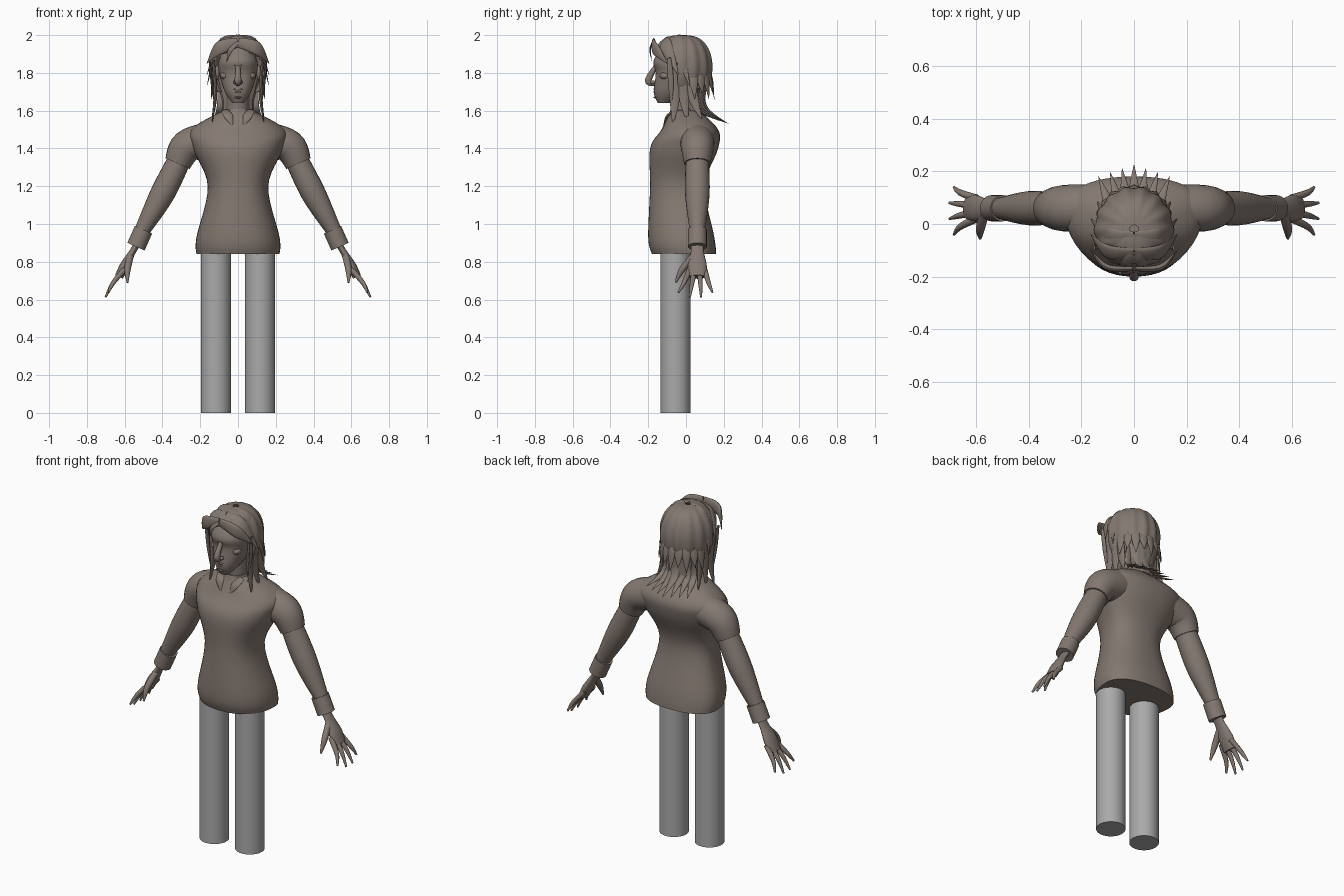
import bpy, bmesh
from math import sin, cos, pi, radians, copysign
from mathutils import Vector

cube = bpy.data.objects.get("Cube")
if cube:
    bpy.data.objects.remove(cube)


def material(name, rgb):
    mat = bpy.data.materials.new(name)
    mat.use_nodes = True
    mat.diffuse_color = (*rgb, 1)
    mat.node_tree.nodes["Principled BSDF"].inputs["Base Color"].default_value = (*rgb, 1)
    return mat


BROWN = material("warm taupe", (.23, .19, .165))
GREY = material("mid grey", (.4, .4, .4))
ACROSS, DEPTH, UP = Vector((1, 0, 0)), Vector((0, 1, 0)), Vector((0, 0, 1))
SIDES = {"left": 1, "right": -1}


def finish(name, bm, mat=BROWN):
    bmesh.ops.recalc_face_normals(bm, faces=bm.faces)
    mesh = bpy.data.meshes.new(name)
    bm.to_mesh(mesh)
    bm.free()
    mesh.materials.append(mat)
    part = bpy.data.objects.new(name, mesh)
    bpy.context.collection.objects.link(part)
    bpy.ops.object.select_all(action='DESELECT')
    part.select_set(True)
    bpy.context.view_layer.objects.active = part
    bpy.ops.object.shade_smooth_by_angle(angle=radians(50))


def refine(rows, steps=6):
    """Smooth interpolation through rows of numbers."""
    last = len(rows) - 1
    result = []
    for i in range(last):
        before, start, end, after = (rows[max(0, min(last, i + j))] for j in (-1, 0, 1, 2))
        for step in range(steps):
            t = step / steps
            ease = t * t * (3 - 2 * t)
            leave, arrive = t * (1 - t) ** 2 / 2, t * t * (t - 1) / 2
            result.append([b + (c - b) * ease + (c - a) * leave + (d - b) * arrive
                           for a, b, c, d in zip(before, start, end, after)])
    return result + [list(rows[last])]


def skin(rings):
    """Bridge closed rings of points and cap both ends."""
    bm = bmesh.new()
    loops = [[bm.verts.new(point) for point in ring] for ring in rings]
    for low, high in zip(loops, loops[1:]):
        for i in range(len(low)):
            bm.faces.new((low[i - 1], low[i], high[i], high[i - 1]))
    bm.faces.new(loops[0])
    bm.faces.new(loops[-1])
    return bm


def stack(rows, bias=.5, power=1, wave=0, count=48):
    """Horizontal ovals from rows of height, half width, front and back."""
    rings = []
    for z, half, front, back in rows:
        middle = front + (back - front) * bias
        ring = []
        for i in range(count):
            turn = 2 * pi * i / count
            c, s = cos(turn), sin(turn)
            ripple = 1 + wave * cos(14 * turn)
            reach = back - middle if s > 0 else middle - front
            ring.append((half * ripple * copysign(abs(c) ** power, c),
                         middle + reach * ripple * copysign(abs(s) ** power, s), z))
        rings.append(ring)
    return skin(rings)


def tube(path, hint, flat=1, count=16):
    """Oval tube along rows of x, y, z and radius; hint is the wide direction."""
    rows = refine(path)
    points = [Vector(row[:3]) for row in rows]
    rings = []
    for i, row in enumerate(rows):
        along = points[min(i + 1, len(rows) - 1)] - points[max(i - 1, 0)]
        along.normalize()
        wide = (hint - along * hint.dot(along)).normalized()
        thin = along.cross(wide) * flat
        turns = [2 * pi * j / count for j in range(count)]
        rings.append([points[i] + (wide * cos(t) + thin * sin(t)) * row[3] for t in turns])
    return skin(rings)


def lock(name, points, width, hint):
    """Flat strand of hair that ends in a point."""
    taper = (.7, 1, .05)
    path = [(*point, width * part) for point, part in zip(points, taper)]
    finish(name, tube(path, hint, flat=.35))


def ball(name, location, size):
    bm = bmesh.new()
    bmesh.ops.create_uvsphere(bm, u_segments=16, v_segments=10, radius=1)
    bmesh.ops.scale(bm, vec=size, verts=bm.verts)
    bmesh.ops.translate(bm, vec=location, verts=bm.verts)
    finish(name, bm)


# Jumper body, neck, collar and head
finish("jumper", stack(refine([
    (.84, .22, -.18, .16), (.93, .22, -.2, .15), (1.2, .16, -.19, .1), (1.4, .24, -.19, .17),
    (1.5, .25, -.13, .17), (1.6, .08, -.08, .07)]), bias=.62, power=.88))
finish("neck", stack([(1.5, .06, -.07, .06), (1.7, .06, -.08, .06)]))
finish("collar", stack([(1.55, .09, -.1, .08), (1.61, .07, -.08, .07)]))
finish("head", stack(refine([
    (1.64, .03, -.15, -.08), (1.7, .07, -.17, .03), (1.8, .1, -.16, .1),
    (1.87, .1, -.17, .1), (1.97, .05, -.1, .04)]), bias=.4, power=.92))

# Face
finish("nose", tube([(0, -.15, 1.85, .01), (0, -.2, 1.76, .018), (0, -.16, 1.74, .01)], ACROSS))
for name, height, half in (("upper_lip", 1.713, .03), ("lower_lip", 1.7, .025), ("chin", 1.67, .02)):
    ball(name, (0, -.16, height), (half, .013, half / 4))
for side, s in SIDES.items():
    ball(side + "_eye", (s * .045, -.14, 1.825), (.02, .012, .009))
    ball(side + "_nostril", (s * .015, -.175, 1.75), (.01, .014, .01))
    ball(side + "_cheekbone", (s * .07, -.11, 1.785), (.025, .03, .02))
    ball(side + "_ear", (s * .11, 0, 1.8), (.012, .024, .04))
    brow = [(s * .015, -.167, 1.84, .005), (s * .08, -.13, 1.85, .005)]
    finish(side + "_brow", tube(brow, UP))
    tab = [(s * .07, -.06, 1.6, .02), (s * .05, -.1, 1.57, .024), (s * .03, -.12, 1.52, .002)]
    finish(side + "_collar_tab", tube(tab, ACROSS, flat=.3))


# Arms and hands share one depth, so their paths list x, z and radius
def arm_part(name, s, path, flat=1):
    finish(name, tube([(s * x, .06, z, radius) for x, z, radius in path], DEPTH, flat, count=24))


for side, s in SIDES.items():
    arm_part(side + "_sleeve", s, [(.15, 1.45, .09), (.27, 1.41, .088), (.32, 1.32, .07)])
    arm_part(side + "_arm", s, [(.3, 1.36, .06), (.4, 1.16, .065), (.51, .96, .04)])
    arm_part(side + "_cuff", s, [(.5, .97, .05), (.54, .88, .05)])
    arm_part(side + "_hand", s, [(.53, .9, .035), (.56, .85, .035), (.6, .78, .05), (.63, .72, .045)], flat=.5)
    for i, finger in enumerate(("index", "middle", "ring", "little")):
        off = abs(i - 1.5)
        root, tip = .02 + .026 * i, -.04 + .06 * i
        finish(f"{side}_{finger}_finger", tube([
            (s * .6, root, .76, .015), (s * .66, (root + tip) / 2, .69, .012),
            (s * (.71 - off / 60), tip, .6 + off / 40, .005)], DEPTH))
    finish(side + "_thumb", tube([
        (s * .57, .04, .83, .018), (s * .585, -.02, .76, .017), (s * .585, -.055, .69, .005)], DEPTH))

# Hair crown: a rippled dome, opened around the face
dome = []
for i in range(25):
    lift = -.87 + 2.4 * i / 24
    swell = cos(lift) ** .7
    dome.append((1.83 + .17 * sin(lift), .15 * swell, -.02 - .165 * swell, -.02 + .16 * swell))
crown = stack(dome, wave=.025, count=84)
opening = []
for face in crown.faces:
    centre = face.calc_center_median()
    hairline = 1.945 - .6 * abs(centre.x)
    if centre.y < -.045 and centre.z < hairline or len(face.verts) > 4:
        opening.append(face)
bmesh.ops.delete(crown, geom=opening, context='FACES')
finish("hair_crown", crown)

# Parted fringe and long side strands
for side, s in SIDES.items():
    for i, place in enumerate(("front", "middle", "rear")):
        shift = .06 * i
        lock(f"{side}_{place}_fringe", [
            (0, shift - .17, 1.96 + shift / 4), (s * .1, shift - .165, 1.93 + shift / 6),
            (s * .165, shift - .1, 1.85 - shift)], .035, UP + DEPTH * i)
        lock(f"{side}_{place}_strand", [
            (s * .13, shift * .8 - .07, 1.87), (s * .12, shift * .8 - .06, 1.68),
            (s * .14, shift * 1.3 - .07, 1.52 + shift / 4)], .028, DEPTH)
    lock(side + "_loose_strand", [
        (s * .15, -.09, 1.88), (s * .14, -.08, 1.75), (s * .12, -.08, 1.6)], .015, DEPTH)
lock("forehead_wisp", [(0, -.18, 1.96), (-.04, -.19, 1.92), (-.06, -.18, 1.86)], .012, ACROSS)

# Nape hair with a ragged upper layer and flared ends
finish("nape_hair", stack([(1.57, .08, 0, .11), (1.65, .08, 0, .1), (1.8, .12, 0, .12)], wave=.03))
for i in range(9):
    turn = pi * (i + 1) / 10
    outward = Vector((cos(turn), sin(turn), 0))
    sideways = outward.cross(UP)
    tip_height = 1.66 + .03 * (i % 2)
    lock(f"back_tip_{i}", [outward * reach + UP * height for reach, height in
                           ((.12, 1.82), (.135, 1.76), (.15, tip_height))], .024, sideways)
for i in range(-3, 4):
    inset = .015 * abs(i)
    lock(f"nape_spike_{i + 3}", [
        (.03 * i, .09 - inset / 2, 1.72), (.03 * i, .11 - inset, 1.61),
        (.045 * i, .225 - inset, 1.53 + inset / 3)], .024, ACROSS)

# Plain cylinder legs
for side, s in SIDES.items():
    leg = bmesh.new()
    bmesh.ops.create_cone(leg, cap_ends=True, segments=48, radius1=.08, radius2=.08, depth=.86)
    bmesh.ops.translate(leg, vec=(s * .117, -.055, .43), verts=leg.verts)
    finish(side + "_leg", leg, GREY)
